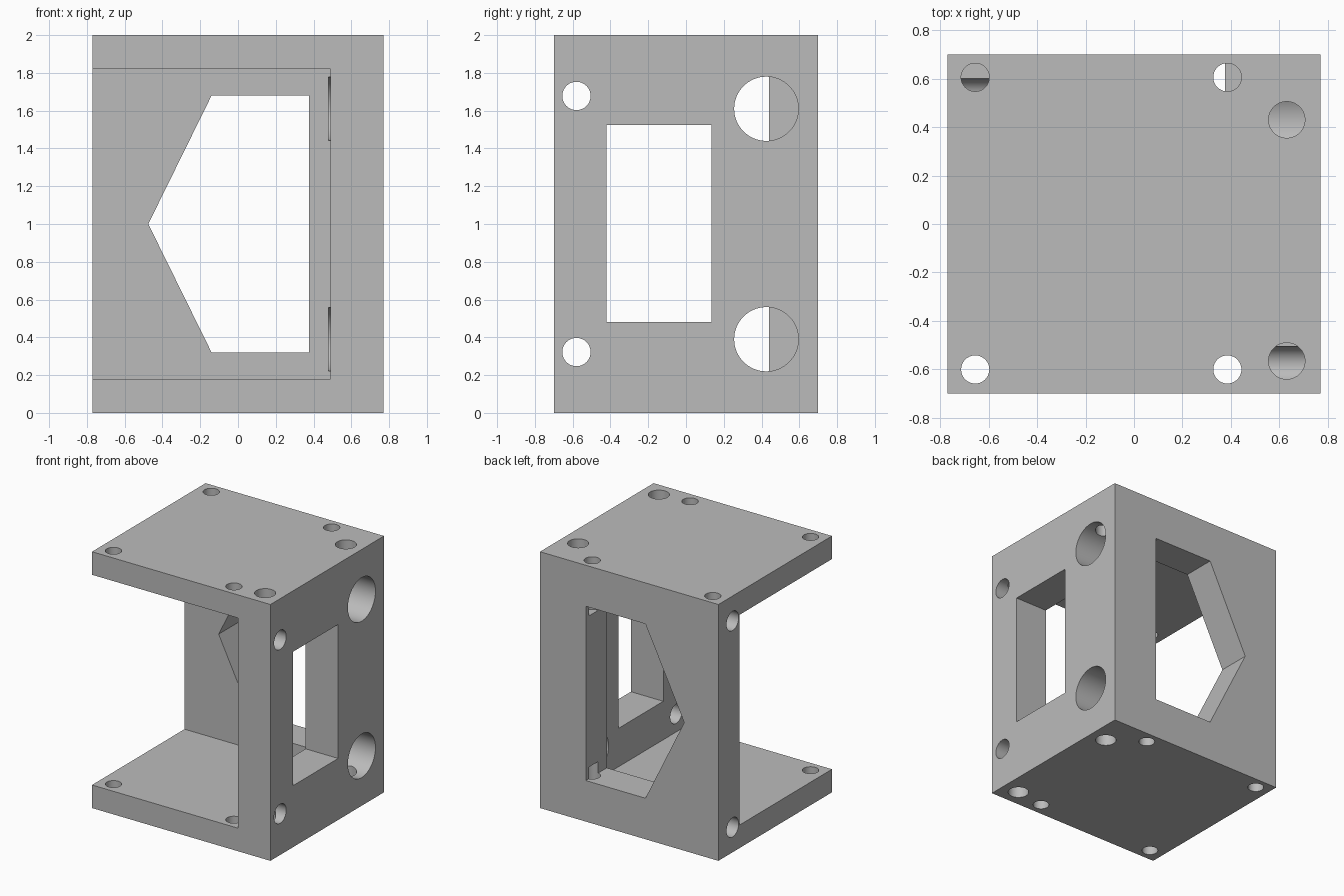
import bpy, bmesh, math
from mathutils import Matrix, Vector

cube = bpy.data.objects.get("Cube")
if cube:
    bpy.data.objects.remove(cube, do_unlink=True)

grey = bpy.data.materials.new("plain_grey")
grey.use_nodes = True
colour = (0.5, 0.5, 0.5, 1)
grey.diffuse_color = colour
grey.node_tree.nodes["Principled BSDF"].inputs["Base Color"].default_value = colour

W, D, H = 0.77, 0.70, 2.0      # half width, half depth, height
SIDE, BACK, PLATE = 0.49, 0.44, 0.18   # inner wall faces and plate thickness


def finish(name, bm):
    bmesh.ops.recalc_face_normals(bm, faces=bm.faces)
    mesh = bpy.data.meshes.new(name)
    bm.to_mesh(mesh)
    bm.free()
    mesh.materials.append(grey)
    obj = bpy.data.objects.new(name, mesh)
    bpy.context.collection.objects.link(obj)
    return obj


def box(name, lo, hi):
    bm = bmesh.new()
    bmesh.ops.create_cube(bm, size=1)
    lo, hi = Vector(lo), Vector(hi)
    for v in bm.verts:
        v.co = (lo + hi) / 2 + v.co * (hi - lo)
    return finish(name, bm)


def prism(name, outline, y0, y1):
    bm = bmesh.new()
    face = bm.faces.new([bm.verts.new((x, y0, z)) for x, z in outline])
    new = bmesh.ops.extrude_face_region(bm, geom=[face])["geom"]
    moved = [g for g in new if isinstance(g, bmesh.types.BMVert)]
    bmesh.ops.translate(bm, verts=moved, vec=(0, y1 - y0, 0))
    return finish(name, bm)


def drill(name, start, end, radius):
    start, end = Vector(start), Vector(end)
    axis = end - start
    turn = Vector((0, 0, 1)).rotation_difference(axis).to_matrix().to_4x4()
    bm = bmesh.new()
    bmesh.ops.create_cone(bm, cap_ends=True, segments=64, radius1=radius,
                          radius2=radius, depth=axis.length,
                          matrix=Matrix.Translation((start + end) / 2) @ turn)
    return finish(name, bm)


body = box("bracket_body", (-W, -D, 0), (W, D, H))

# Open cavity, back window and side window
cutters = [
    box("cavity_cutter", (-1, -1, PLATE), (SIDE, BACK, H - PLATE)),
    prism("back_window_cutter", [(-0.475, 1), (-0.14, 1.68), (0.375, 1.68),
                                 (0.375, 0.32), (-0.14, 0.32)], 0.4, 0.8),
    box("side_window_cutter", (0.4, -0.42, 0.48), (0.9, 0.135, 1.525)),
]

# Upright holes: x, y, radius, depth
upright = [(-0.655, -0.6, 0.058, 0.3), (0.385, -0.6, 0.058, 0.3),
           (-0.655, 0.605, 0.058, 0.2), (0.385, 0.605, 0.058, 0.41),
           (0.63, 0.43, 0.075, 0.39), (0.63, -0.565, 0.075, 0.32)]
# Level holes: outer x, inner x, y, height, radius
level = [(0.9, 0.48, 0.425, 0.39, 0.17), (0.9, 0.45, -0.58, 0.322, 0.075),
         (-0.9, -0.49, 0.525, 0.195, 0.075)]

# Every hole is repeated about the middle height
for flip in (False, True):
    at = (lambda z: H - z) if flip else (lambda z: z)
    for x, y, r, depth in upright:
        cutters.append(drill("hole_cutter", (x, y, at(-0.1)), (x, y, at(depth)), r))
    for x0, x1, y, z, r in level:
        cutters.append(drill("hole_cutter", (x0, y, at(z)), (x1, y, at(z)), r))

bpy.context.view_layer.objects.active = body
for cutter in cutters:
    cutter.hide_render = True
    mod = body.modifiers.new("cut", "BOOLEAN")
    mod.operation, mod.solver, mod.object = "DIFFERENCE", "EXACT", cutter
    bpy.ops.object.modifier_apply(modifier=mod.name)
    bpy.data.objects.remove(cutter, do_unlink=True)

# Smooth hole walls with sharp rims
bpy.ops.object.select_all(action="DESELECT")
body.select_set(True)
bpy.ops.object.shade_smooth_by_angle(angle=math.radians(30))
